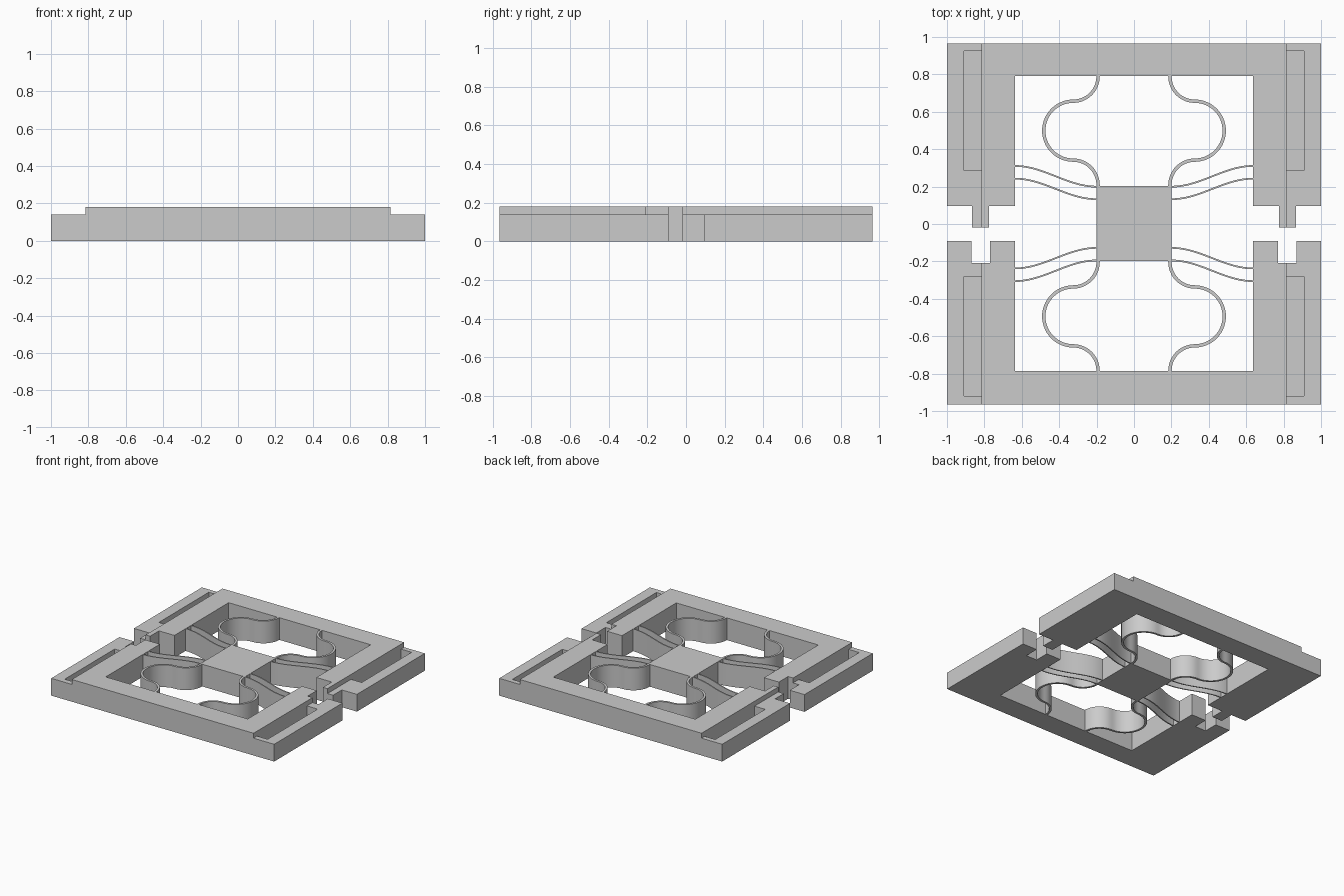
import bpy, bmesh, math

if "Cube" in bpy.data.objects:
    bpy.data.objects.remove(bpy.data.objects["Cube"])

H = 0.18          # full height
LEDGE = 0.14      # height of the outer side ledges
STEP_X = 0.815    # where the ledges begin

grey = bpy.data.materials.new("plain_grey")
grey.diffuse_color = (0.6, 0.6, 0.6, 1)
grey.use_nodes = True
grey.node_tree.nodes["Principled BSDF"].inputs["Base Color"].default_value = grey.diffuse_color


def prism(name, pts, z0=0.0, z1=H):
    """Extrude a closed outline between two heights."""
    bm = bmesh.new()
    face = bm.faces.new([bm.verts.new((x, y, z0)) for x, y in pts])
    top = bmesh.ops.extrude_face_region(bm, geom=[face])["geom"]
    for v in top:
        if isinstance(v, bmesh.types.BMVert):
            v.co.z = z1
    bmesh.ops.recalc_face_normals(bm, faces=bm.faces[:])
    me = bpy.data.meshes.new(name)
    bm.to_mesh(me)
    bm.free()
    me.materials.append(grey)
    ob = bpy.data.objects.new(name, me)
    bpy.context.collection.objects.link(ob)
    return ob


def rect(x0, x1, y0, y1):
    return [(x0, y0), (x1, y0), (x1, y1), (x0, y1)]


def cut(ob, outline, z0, z1):
    cutter = prism("cutter", outline, z0, z1)
    cutter.hide_render = True
    mod = ob.modifiers.new("cut", "BOOLEAN")
    mod.operation = "DIFFERENCE"
    mod.solver = "EXACT"
    mod.object = cutter
    with bpy.context.temp_override(object=ob, active_object=ob, selected_objects=[ob]):
        bpy.ops.object.modifier_apply(modifier=mod.name)
    bpy.data.objects.remove(cutter)


def mirrored(half):
    return half + [(-x, y) for x, y in reversed(half)]


def frame(name, half, groove_y):
    """U-shaped frame with stepped sides and a long groove in each ledge."""
    ob = prism(name, mirrored(half))
    for s in (-1, 1):
        xs = sorted((s * STEP_X, s * 1.1))
        cut(ob, rect(*xs, -1.1, 1.1), LEDGE, 0.3)
        xs = sorted((s * STEP_X, s * 0.91))
        cut(ob, rect(*xs, *groove_y), 0.04, 0.3)
    return ob


def ribbon(name, path, width):
    """Thin upright strip that follows a path."""
    left, right = [], []
    for i, (x, y) in enumerate(path):
        a, b = path[max(i - 1, 0)], path[min(i + 1, len(path) - 1)]
        dx, dy = b[0] - a[0], b[1] - a[1]
        k = width / 2 / math.hypot(dx, dy)
        left.append((x - dy * k, y + dx * k))
        right.append((x + dy * k, y - dx * k))
    ob = prism(name, left + right[::-1])
    with bpy.context.temp_override(object=ob, active_object=ob, selected_objects=[ob],
                                   selected_editable_objects=[ob]):
        bpy.ops.object.shade_smooth_by_angle(angle=math.radians(35))
    return ob


def arc(cx, cy, r, a0, a1, n):
    return [(cx + r * math.cos(math.radians(a0 + (a1 - a0) * i / n)),
             cy + r * math.sin(math.radians(a0 + (a1 - a0) * i / n))) for i in range(n + 1)]


# Back frame with tabs, front frame with matching notches
frame("back_frame",
      [(0.637, 0.79), (0.637, 0.095), (0.775, 0.095), (0.775, -0.018),
       (0.865, -0.018), (0.865, 0.095), (1, 0.095), (1, 0.965)],
      (0.285, 0.925))
frame("front_frame",
      [(0.637, -0.785), (0.637, -0.09), (0.77, -0.09), (0.77, -0.208),
       (0.868, -0.208), (0.868, -0.09), (1, -0.09), (1, -0.965)],
      (-0.92, -0.28))

# Centre block
prism("centre_block", rect(-0.2, 0.2, -0.198, 0.203))

# Curved springs: quarter arc, wide half loop, quarter arc
loop = ([(0.192, 0.791)] + arc(0.325, 0.787, 0.133, 180, 270, 12)
        + arc(0.325, 0.4965, 0.1575, 90, -90, 28)[1:]
        + arc(0.325, 0.206, 0.133, 90, 180, 12)[1:] + [(0.192, 0.199)])

# Slim S-shaped beams between block and frame sides
def beam(y0, y1):
    n = 20
    return [(0.198 + 0.441 * i / n,
             y0 + (y1 - y0) * (1 - math.cos(math.pi * i / n)) / 2) for i in range(n + 1)]

for sx, side in ((1, "right"), (-1, "left")):
    for sy, end in ((1, "back"), (-1, "front")):
        def place(path):
            return [(x * sx, y * sy + 0.0025) for x, y in path]
        ribbon(f"loop_spring_{end}_{side}", place(loop), 0.018)
        ribbon(f"inner_beam_{end}_{side}", place(beam(0.13, 0.24)), 0.009)
        ribbon(f"outer_beam_{end}_{side}", place(beam(0.197, 0.308)), 0.009)
